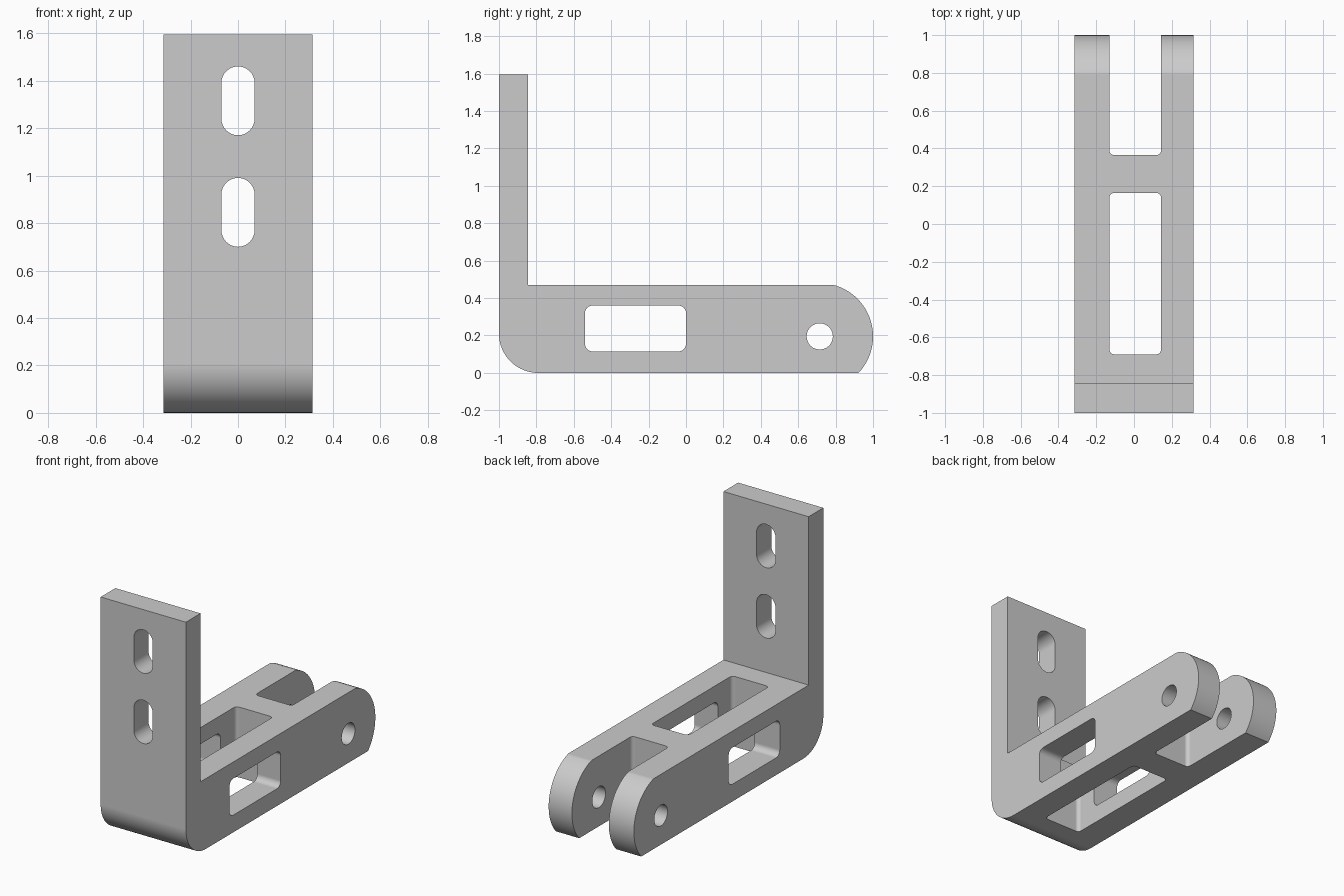
import bpy, bmesh
from math import sin, cos, pi, radians
from mathutils import Vector

cube = bpy.data.objects.get("Cube")
if cube:
    bpy.data.objects.remove(cube, do_unlink=True)

grey = bpy.data.materials.new("grey_metal")
grey.use_nodes = True
COLOUR = (0.6, 0.6, 0.6, 1)
grey.diffuse_color = COLOUR
grey.node_tree.nodes["Principled BSDF"].inputs["Base Color"].default_value = COLOUR

HALF_WIDTH = 0.315
AXES = {"x": lambda u, v, w: (w, u, v),
        "y": lambda u, v, w: (u, w, v),
        "z": lambda u, v, w: (u, v, w)}


def arc(cu, cv, r, start, end, steps):
    """Points on a circular arc, angles in degrees."""
    angles = [radians(start + (end - start) * i / steps) for i in range(steps + 1)]
    return [(cu + r * cos(a), cv + r * sin(a)) for a in angles]


def rounded_rect(u0, u1, v0, v1, r, steps=8):
    """Rectangle outline with rounded corners."""
    corners = [(u1 - r, v1 - r), (u0 + r, v1 - r), (u0 + r, v0 + r), (u1 - r, v0 + r)]
    points = []
    for i, (cu, cv) in enumerate(corners):
        for p in arc(cu, cv, r, 90 * i, 90 * i + 90, steps):
            if not points or (Vector(p) - Vector(points[-1])).length > 1e-5:
                points.append(p)
    if (Vector(points[0]) - Vector(points[-1])).length < 1e-5:
        points.pop()
    return points


def prism(name, outline, axis, w0, w1):
    """Extrude an outline along an axis from w0 to w1."""
    place = AXES[axis]
    bm = bmesh.new()
    base = bm.faces.new([bm.verts.new(place(u, v, w0)) for u, v in outline])
    side = bmesh.ops.extrude_face_region(bm, geom=[base])
    moved = [g for g in side["geom"] if isinstance(g, bmesh.types.BMVert)]
    bmesh.ops.translate(bm, vec=Vector(place(0, 0, w1 - w0)), verts=moved)
    bmesh.ops.recalc_face_normals(bm, faces=bm.faces)
    mesh = bpy.data.meshes.new(name)
    bm.to_mesh(mesh)
    bm.free()
    mesh.materials.append(grey)
    obj = bpy.data.objects.new(name, mesh)
    bpy.context.collection.objects.link(obj)
    return obj


# L-shaped body: upright plate, heel bend, arm and round nose
heel = arc(-0.79, 0.21, 0.21, 180, 270, 20)
nose = arc(0.715, 0.195, 0.285, -43.2, 74.8, 32)
nose[0], nose[-1] = (nose[0][0], 0), (nose[-1][0], 0.47)
profile = heel + nose + [(-0.845, 0.47), (-0.845, 1.595), (-1, 1.595)]
bracket = prism("bracket", profile, "x", -HALF_WIDTH, HALF_WIDTH)

# Openings through the plate, the arm and the fork
cutters = [
    prism("lower_slot", rounded_rect(-0.07, 0.07, 0.7, 0.99, 0.07), "y", -1.2, -0.6),
    prism("upper_slot", rounded_rect(-0.07, 0.07, 1.17, 1.46, 0.07), "y", -1.2, -0.6),
    prism("arm_opening", rounded_rect(-0.13, 0.143, -0.69, 0.165, 0.025), "z", -0.2, 0.7),
    prism("fork_gap", rounded_rect(-0.13, 0.143, 0.365, 1.3, 0.025), "z", -0.2, 0.7),
    prism("side_window", rounded_rect(-0.54, 0, 0.115, 0.36, 0.04), "x", -0.6, 0.6),
    prism("pin_hole", arc(0.715, 0.195, 0.07, 0, 350, 35), "x", -0.6, 0.6),
]

bpy.ops.object.select_all(action="DESELECT")
bracket.select_set(True)
bpy.context.view_layer.objects.active = bracket
for cutter in cutters:
    cutter.hide_render = True
    cut = bracket.modifiers.new(cutter.name, "BOOLEAN")
    cut.operation = "DIFFERENCE"
    cut.solver = "EXACT"
    cut.object = cutter
    bpy.ops.object.modifier_apply(modifier=cut.name)
    bpy.data.objects.remove(cutter, do_unlink=True)

# Smooth bends with crisp edges and flat faces
bpy.ops.object.shade_smooth_by_angle(angle=radians(30))
weighted = bracket.modifiers.new("flat_faces", "WEIGHTED_NORMAL")
weighted.keep_sharp = True
